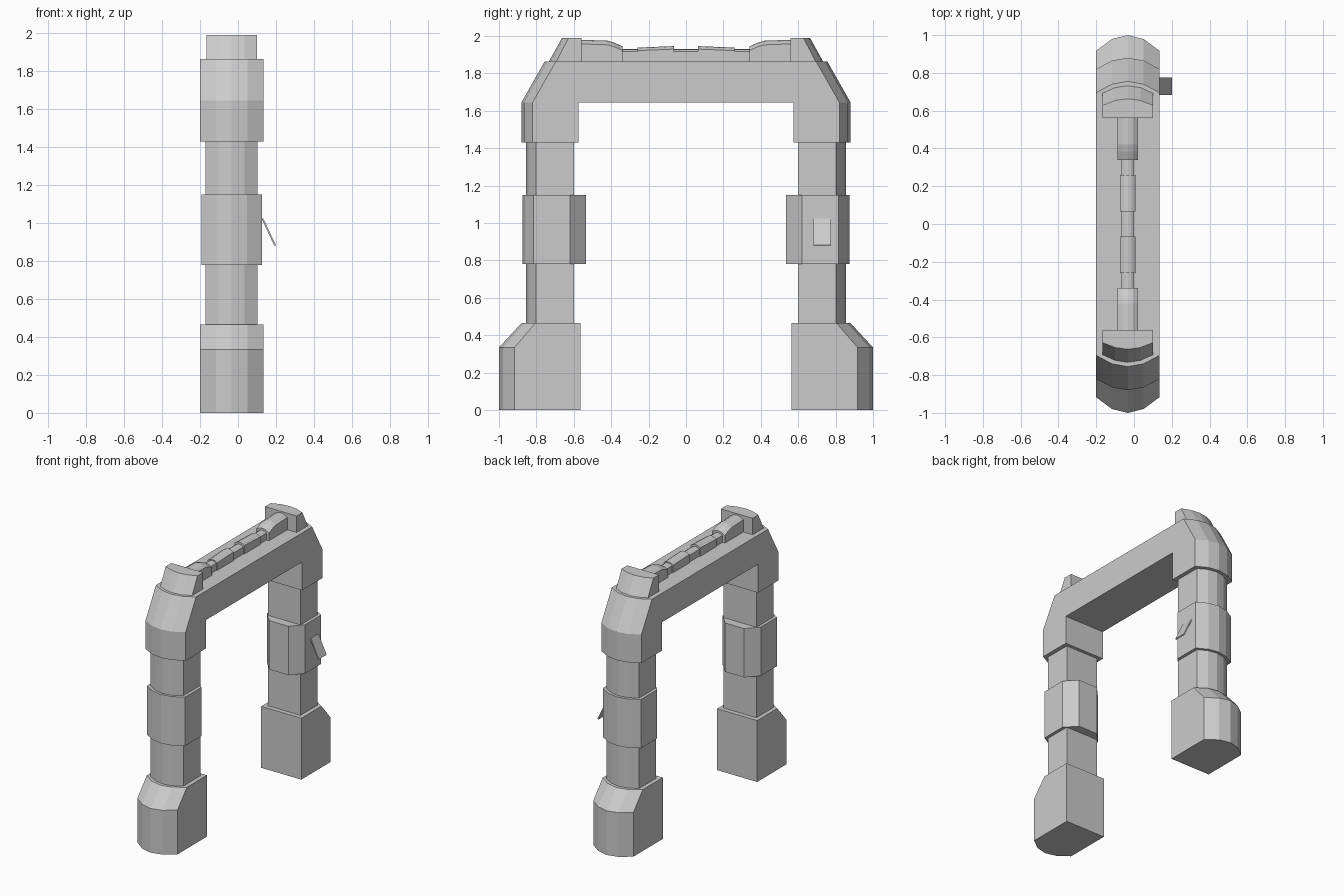
import bpy, bmesh, math

if "Cube" in bpy.data.objects:
    bpy.data.objects.remove(bpy.data.objects["Cube"])

CX = -0.033                      # centre line of the arch in x
STATIONS = (-1, -0.5, 0, 0.5, 1)  # facet positions across the width


def loft(name, rings, mirror=False):
    """Closed mesh through equal-length rings, optionally mirrored in y."""
    bm = bmesh.new()
    rows = [[bm.verts.new(p) for p in ring] for ring in rings]
    n = len(rows[0])
    for a, b in zip(rows, rows[1:]):
        for i in range(n):
            j = (i + 1) % n
            bm.faces.new((a[i], a[j], b[j], b[i]))
    bm.faces.new(rows[0])
    bm.faces.new(rows[-1])
    bmesh.ops.recalc_face_normals(bm, faces=bm.faces)
    bmesh.ops.dissolve_limit(bm, angle_limit=math.radians(1),
                             verts=bm.verts, edges=bm.edges)
    mesh = bpy.data.meshes.new(name)
    bm.to_mesh(mesh)
    bm.free()
    ob = bpy.data.objects.new(name, mesh)
    bpy.context.collection.objects.link(ob)
    if mirror:
        mod = ob.modifiers.new("other_side", 'MIRROR')
        mod.use_axis = (False, True, False)
        mod.use_mirror_merge = False
    return ob


def bowed(name, half, profile, mirror=True):
    """Side profile of (y, z, drop) swept across x.
    Positive drop bows the outer face, negative drop chamfers the inner one."""
    rings = []
    for t in STATIONS:
        ring = []
        for y, z, drop in profile:
            k = t * t if drop > 0 else max(0, 2 * abs(t) - 1)
            ring.append((CX + t * half, y - math.copysign(drop * k, y * drop)
                         if drop > 0 else y - drop * k, z))
        rings.append(ring)
    return loft(name, rings, mirror)


# Feet
bowed("foot", 0.168, [(0.565, 0, 0), (1, 0, 0.083), (1, 0.335, 0.083),
                      (0.88, 0.465, 0.075), (0.565, 0.465, 0)])

# Leg shafts
bowed("leg_shaft", 0.137, [(0.60, 0.46, 0), (0.855, 0.46, 0.052),
                           (0.855, 1.435, 0.052), (0.60, 1.435, 0)])

# Leg collars with chamfered inner faces
bowed("leg_collar", 0.16, [(0.535, 0.78, -0.085), (0.875, 0.78, 0.06),
                           (0.875, 1.15, 0.06), (0.535, 1.15, -0.085)])

# Top beam with both shoulders, one piece
side = [(0.575, 1.645, 0), (0.575, 1.43, 0), (0.88, 1.43, 0.06),
        (0.88, 1.645, 0.06), (0.755, 1.865, 0.06)]
bowed("arch_beam", 0.168,
      side + [(-y, z, d) for y, z, d in reversed(side)], mirror=False)

# Raised end caps
bowed("end_cap", 0.133, [(0.56, 1.86, 0), (0.735, 1.86, 0.04),
                         (0.663, 1.99, 0.035), (0.56, 1.99, 0)])


# Conduit along the top
def conduit(name, half, path, drop, mirror=True):
    """Round-topped bar following (y, top height) points."""
    rings = []
    for y, top in path:
        ring = [(CX - half, y, 1.86)]
        ring += [(CX + t * half, y, top - drop * t * t) for t in STATIONS]
        ring.append((CX + half, y, 1.86))
        rings.append(ring)
    loft(name, rings, mirror)


conduit("conduit_end", 0.055,
        [(0.565, 1.98), (0.42, 1.975), (0.385, 1.965), (0.34, 1.945)], 0.022)
conduit("conduit_sleeve", 0.04, [(0.26, 1.938), (0.065, 1.946)], 0.016)
conduit("conduit_core", 0.033, [(-0.345, 1.93), (0.345, 1.93)], 0.013, False)

# Small slanted control panel on one collar
outline = [(0.126, 1.02), (0.133, 1.025), (0.2, 0.883), (0.192, 0.879)]
loft("control_panel", [[(x, y, z) for x, z in outline] for y in (0.682, 0.775)])
